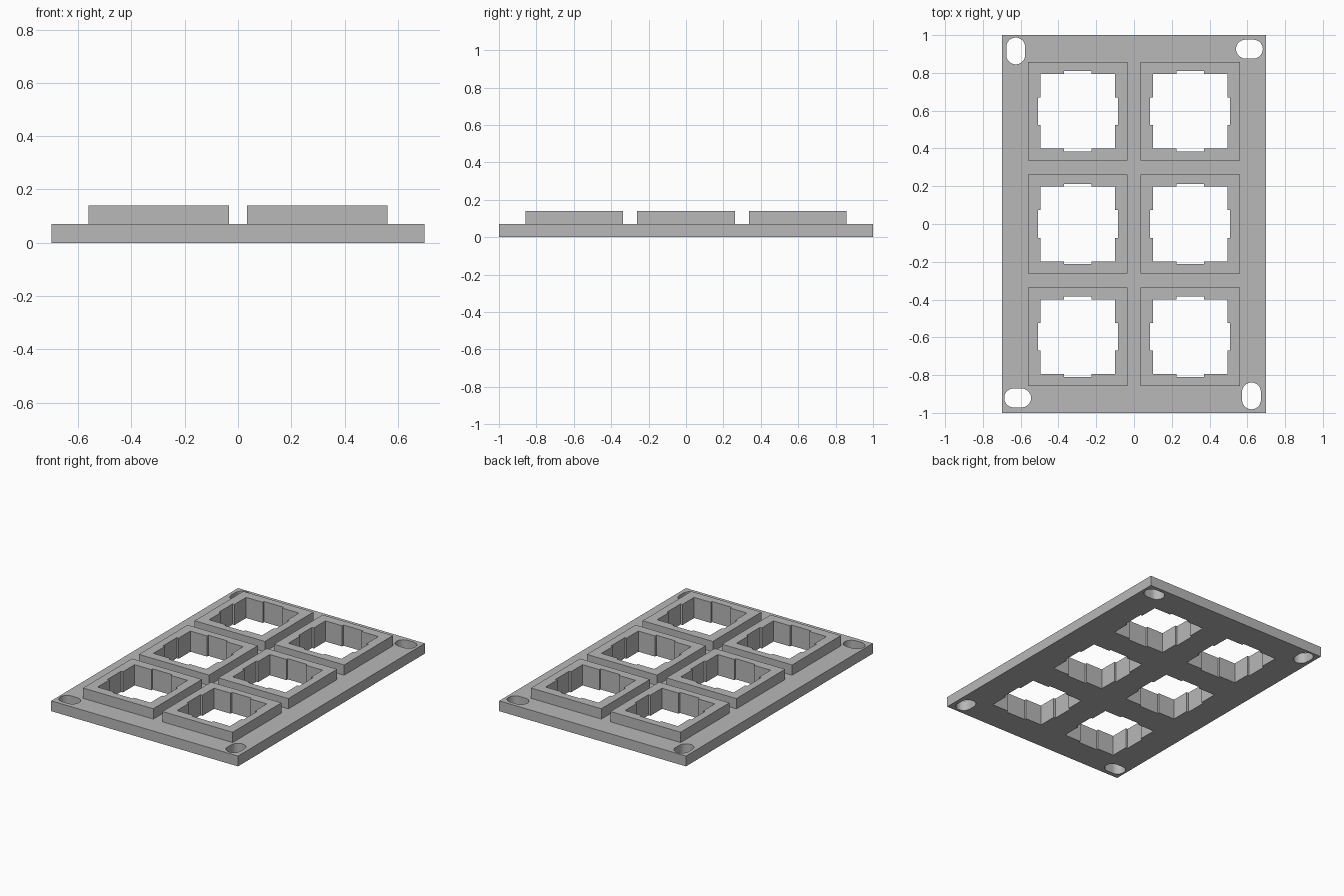
import bpy
import bmesh
from math import pi, cos, sin

cube = bpy.data.objects.get("Cube")
if cube:
    bpy.data.objects.remove(cube, do_unlink=True)

grey = bpy.data.materials.new("plain grey")
grey.use_nodes = True
grey.diffuse_color = (0.48, 0.48, 0.48, 1)
grey.node_tree.nodes["Principled BSDF"].inputs["Base Color"].default_value = grey.diffuse_color

PLATE_TOP, FRAME_TOP = 0.07, 0.14
COLUMNS = (-0.2975, 0.2975)
ROWS = (-0.597, 0, 0.597)


def rectangle(x, y, hx, hy):
    return [(x - hx, y - hy), (x + hx, y - hy), (x + hx, y + hy), (x - hx, y + hy)]


def notched_opening(x, y, body=0.198, notch=0.212, half=0.073):
    """Square opening with a shallow notch in the middle of every side."""
    side = [(body, -body), (body, -half), (notch, -half), (notch, half), (body, half)]
    points = []
    for _ in range(4):
        points += [(x + px, y + py) for px, py in side]
        side = [(-py, px) for px, py in side]
    return points


def slot(x, y, upright, radius=0.05, straight=0.021, steps=14):
    """Round-ended screw slot."""
    points = []
    for end in (0, 1):
        for i in range(steps + 1):
            a = pi * (i / steps + end) - pi / 2
            px = radius * cos(a) + (-straight if end else straight)
            py = radius * sin(a)
            points.append((x - py, y + px) if upright else (x + px, y + py))
    return points


def slab(name, loops, bottom, top):
    """Extrude an outline with holes into a solid mesh."""
    curve = bpy.data.curves.new(name, "CURVE")
    curve.dimensions = "2D"
    curve.fill_mode = "BOTH"
    curve.extrude = (top - bottom) / 2
    for loop in loops:
        spline = curve.splines.new("POLY")
        spline.points.add(len(loop) - 1)
        for point, (x, y) in zip(spline.points, loop):
            point.co = (x, y, 0, 1)
        spline.use_cyclic_u = True
    helper = bpy.data.objects.new(name + "_outline", curve)
    bpy.context.collection.objects.link(helper)
    bpy.context.view_layer.update()
    graph = bpy.context.evaluated_depsgraph_get()
    mesh = bpy.data.meshes.new_from_object(helper.evaluated_get(graph))
    bpy.data.objects.remove(helper, do_unlink=True)

    bm = bmesh.new()
    bm.from_mesh(mesh)
    bmesh.ops.translate(bm, verts=bm.verts, vec=(0, 0, (top + bottom) / 2))
    bmesh.ops.remove_doubles(bm, verts=bm.verts, dist=0.0001)
    bmesh.ops.recalc_face_normals(bm, faces=bm.faces)
    for face in bm.faces:
        face.smooth = False
        face.material_index = 0
    bm.to_mesh(mesh)
    bm.free()
    mesh.materials.clear()
    mesh.materials.append(grey)
    obj = bpy.data.objects.new(name, mesh)
    bpy.context.collection.objects.link(obj)
    return obj


# Base plate with six openings and four corner slots
centres = [(x, y) for y in ROWS for x in COLUMNS]
slots = [
    slot(-0.626, 0.916, True),
    slot(0.611, 0.926, False),
    slot(-0.616, -0.921, False),
    slot(0.622, -0.91, True),
]
openings = [notched_opening(x, y) for x, y in centres]
slab("base_plate", [rectangle(0, 0, 0.7, 1)] + openings + slots, 0, PLATE_TOP)

# Raised frame around each opening
for number, (x, y) in enumerate(centres, 1):
    slab(f"raised_frame_{number}",
         [rectangle(x, y, 0.263, 0.261), notched_opening(x, y)],
         PLATE_TOP, FRAME_TOP)
